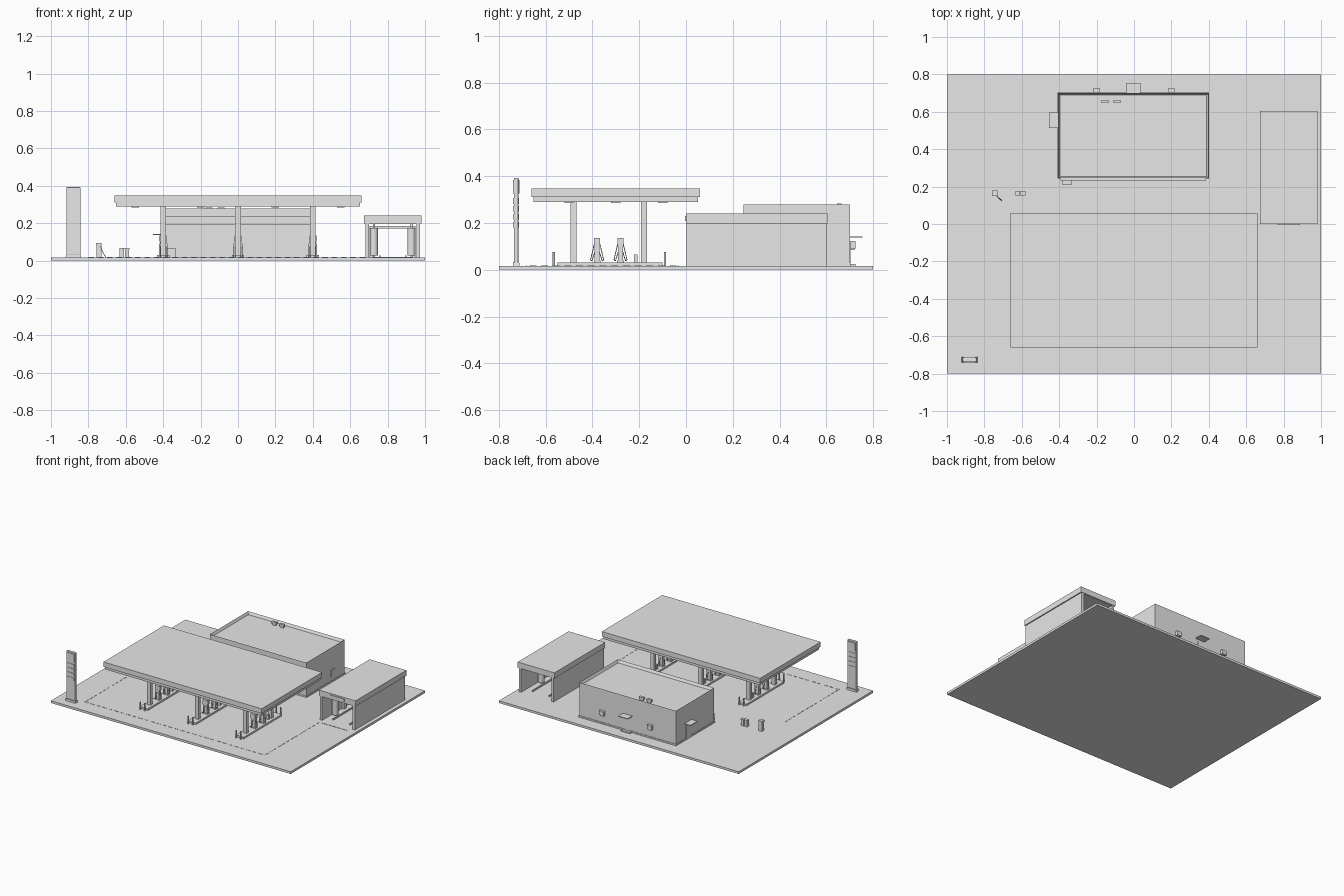
import bpy, bmesh, math
from mathutils import Vector

old = bpy.data.objects.get("Cube")
if old:
    bpy.data.objects.remove(old)

grey = bpy.data.materials.new("light_grey")
grey.use_nodes = True
grey.diffuse_color = (0.8, 0.8, 0.8, 1)
grey.node_tree.nodes["Principled BSDF"].inputs["Base Color"].default_value = grey.diffuse_color
GROUND = 0.017


def finish(name, bm):
    bmesh.ops.recalc_face_normals(bm, faces=bm.faces)
    mesh = bpy.data.meshes.new(name)
    bm.to_mesh(mesh)
    bm.free()
    mesh.materials.append(grey)
    obj = bpy.data.objects.new(name, mesh)
    bpy.context.collection.objects.link(obj)
    return obj


def box(name, x, y, z, taper=1.0):
    """Box from (low, high) ranges; taper scales the top face."""
    bm = bmesh.new()
    bmesh.ops.create_cube(bm, size=1)
    for v in bm.verts:
        k = taper if v.co.z > 0 else 1
        v.co = [(r[0] + r[1]) / 2 + c * (r[1] - r[0]) * s
                for r, c, s in zip((x, y, z), v.co, (k, k, 1))]
    return finish(name, bm)


def post(name, x, y, size, depth, low, high, taper=1.0):
    """Box centred on x, y."""
    return box(name, (x - size / 2, x + size / 2),
               (y - depth / 2, y + depth / 2), (low, high), taper)


def rod(name, x, y, radius, low, high, sides=12):
    bm = bmesh.new()
    bmesh.ops.create_cone(bm, cap_ends=True, segments=sides, radius1=radius,
                          radius2=radius, depth=high - low)
    bmesh.ops.translate(bm, verts=bm.verts, vec=(x, y, (low + high) / 2))
    obj = finish(name, bm)
    for p in obj.data.polygons:
        p.use_smooth = abs(p.normal.z) < 0.5
    return obj


def hose(name, points, radius=0.002):
    curve = bpy.data.curves.new(name, "CURVE")
    curve.dimensions = "3D"
    curve.bevel_depth = radius
    curve.bevel_resolution = 1
    spline = curve.splines.new("POLY")
    spline.points.add(len(points) - 1)
    for p, co in zip(spline.points, points):
        p.co = (*co, 1)
    curve.materials.append(grey)
    bpy.context.collection.objects.link(bpy.data.objects.new(name, curve))


def extrude_profile(name, outline, y0, y1):
    """Extrude an (x, z) outline along y."""
    bm = bmesh.new()
    face = bm.faces.new([bm.verts.new((x, y0, z)) for x, z in outline])
    out = bmesh.ops.extrude_face_region(bm, geom=[face])["geom"]
    bmesh.ops.translate(bm, vec=(0, y1 - y0, 0),
                        verts=[g for g in out if isinstance(g, bmesh.types.BMVert)])
    return finish(name, bm)


# Forecourt slab and dashed lane markings
box("forecourt", (-1, 1), (-0.8, 0.8), (0, GROUND))
MARK = GROUND + 0.002
for i in range(30):
    x = -0.8 + i * 0.05
    box("front_lane_dash", (x, x + 0.03), (-0.684, -0.68), (GROUND, MARK))
for side in (-0.8, 0.7):
    for i in range(13):
        y = -0.67 + i * 0.05
        box("side_lane_dash", (side, side + 0.004), (y, y + 0.03), (GROUND, MARK))
box("wash_stop_line", (0.72, 0.93), (-0.035, -0.03), (GROUND, MARK))

# Canopy: fascia, recessed lower band and soffit lights
box("canopy_top", (-0.66, 0.66), (-0.66, 0.06), (0.31, 0.347))
box("canopy_lower_band", (-0.652, 0.652), (-0.652, 0.052), (0.29, 0.31))
for x in (-0.55, -0.2, 0.2, 0.55):
    for y in (-0.5, -0.3, -0.1):
        post("canopy_light", x, y, 0.04, 0.04, 0.285, 0.29)

# Pump islands
DECK = 0.03
for x in (-0.4, 0, 0.4):
    box("pump_island", (x - 0.033, x + 0.033), (-0.55, -0.1), (GROUND, DECK))
    for y in (-0.48, -0.18):
        post("canopy_column", x, y, 0.03, 0.026, DECK, 0.29)
    for y in (-0.565, -0.09):
        for dx in (-0.018, 0.018):
            rod("bollard", x + dx, y, 0.005, GROUND, 0.075, 8)
    post("waste_bin", x, -0.215, 0.02, 0.014, DECK, 0.065)
    for y in (-0.38, -0.28):
        post("pump_base", x, y, 0.04, 0.028, DECK, 0.04)
        post("pump_body", x, y, 0.034, 0.022, 0.04, 0.1)
        post("pump_head", x, y, 0.038, 0.026, 0.1, 0.135)
        for s in (-1, 1):
            post("pump_screen", x + s * 0.02, y, 0.003, 0.018, 0.108, 0.128)
            post("pump_nozzle", x + s * 0.019, y, 0.008, 0.008, 0.065, 0.09)
            hose("pump_hose", [(x, y + s * 0.012, 0.11), (x, y + s * 0.019, 0.08),
                               (x, y + s * 0.028, 0.042), (x + s * 0.01, y + s * 0.022, 0.038),
                               (x + s * 0.018, y + s * 0.01, 0.075)])

# Store: walls with a parapet around a sunken roof
bm = bmesh.new()
bmesh.ops.create_cube(bm, size=1)
for v in bm.verts:
    v.co = (v.co.x * 0.804 - 0.004, v.co.y * 0.455 + 0.4725,
            GROUND if v.co.z < 0 else 0.278)
top = max(bm.faces, key=lambda f: f.calc_center_median().z)
bmesh.ops.inset_region(bm, faces=[top], thickness=0.014)
bmesh.ops.translate(bm, verts=top.verts, vec=(0, 0, -0.02))
finish("store_walls", bm)
box("store_plinth", (-0.41, 0.402), (0.243, 0.704), (GROUND, 0.028))
box("store_fascia", (-0.392, 0.385), (0.232, 0.246), (0.19, 0.235))
for x in (-0.155, -0.09):
    post("roof_vent_foot", x, 0.655, 0.026, 0.012, 0.258, 0.268)
    post("roof_vent", x, 0.655, 0.038, 0.018, 0.268, 0.284)

# Store side and rear fittings
box("ice_chest", (-0.382, -0.334), (0.208, 0.245), (GROUND, 0.066))
box("rear_awning", (-0.042, 0.036), (0.7, 0.755), (0.137, 0.143))
box("rear_door", (-0.025, 0.02), (0.7, 0.704), (GROUND, 0.12))
box("rear_step", (-0.04, 0.034), (0.7, 0.725), (GROUND, 0.025))
box("side_awning", (-0.455, -0.405), (0.512, 0.596), (0.137, 0.143))
box("side_door", (-0.411, -0.405), (0.53, 0.58), (GROUND, 0.12))
box("right_wall_hatch", (0.397, 0.402), (0.54, 0.58), (0.06, 0.11))
for x in (-0.2, 0.2):
    post("air_unit", x, 0.714, 0.038, 0.02, 0.09, 0.122)
    post("air_unit_bracket", x, 0.71, 0.022, 0.02, 0.084, 0.09)

# Car wash: open tunnel with roof, inner arch and brushes
MID = 0.827
half = [(0.145, GROUND), (0.145, 0.2), (0.127, 0.195), (0.127, GROUND)]
outline = [(MID - a, z) for a, z in half[:2]] + [(MID + a, z) for a, z in half[1::-1]]
outline += [(MID + a, z) for a, z in half[:1:-1]] + [(MID - a, z) for a, z in half[2:]]
extrude_profile("wash_walls", outline, 0.003, 0.602)
box("wash_roof", (MID - 0.153, MID + 0.153), (0, 0.605), (0.198, 0.24))
for s in (-1, 1):
    for y in (0.12, 0.4):
        rod("wash_brush", MID + s * 0.1, y, 0.022, GROUND + 0.01, 0.175, 16)
        rod("brush_shaft", MID + s * 0.1, y, 0.006, GROUND, 0.2, 8)
    post("wash_guide_rail", MID + s * 0.07, 0.3, 0.008, 0.5, GROUND, 0.027)
    post("wash_arch_leg", MID + s * 0.115, 0.25, 0.016, 0.03, GROUND, 0.182)
post("wash_arch_beam", MID, 0.25, 0.246, 0.03, 0.172, 0.184)
post("wash_sign", MID, -0.002, 0.12, 0.005, 0.208, 0.23)

# Roadside pylon with rounded cap and panels on both faces
PX, PY = -0.88, -0.726
post("pylon_base", PX, PY, 0.084, 0.028, GROUND, 0.032, 0.93)
pylon = post("pylon", PX, PY, 0.076, 0.02, 0.032, 0.393)
bevel = pylon.modifiers.new("soft_edges", "BEVEL")
bevel.width = 0.004
bevel.segments = 2
for s in (-1, 1):
    y = PY + s * 0.011
    post("pylon_emblem_panel", PX, y, 0.064, 0.006, 0.325, 0.383)
    for i in range(4):
        z = 0.18 + i * 0.034
        post("pylon_price_panel", PX, y, 0.06, 0.004, z, z + 0.024)

# Air machine with hose, and paired bins
post("air_machine", -0.744, 0.165, 0.026, 0.026, GROUND, 0.08)
post("air_machine_head", -0.744, 0.165, 0.03, 0.028, 0.08, 0.095)
hose("air_hose", [(-0.735, 0.152, 0.075), (-0.725, 0.142, 0.05),
                  (-0.715, 0.132, 0.03), (-0.706, 0.124, 0.021)])
for x in (-0.621, -0.593):
    post("recycling_bin", x, 0.165, 0.023, 0.022, GROUND, 0.06)
    post("recycling_bin_lid", x, 0.165, 0.025, 0.024, 0.06, 0.066)
